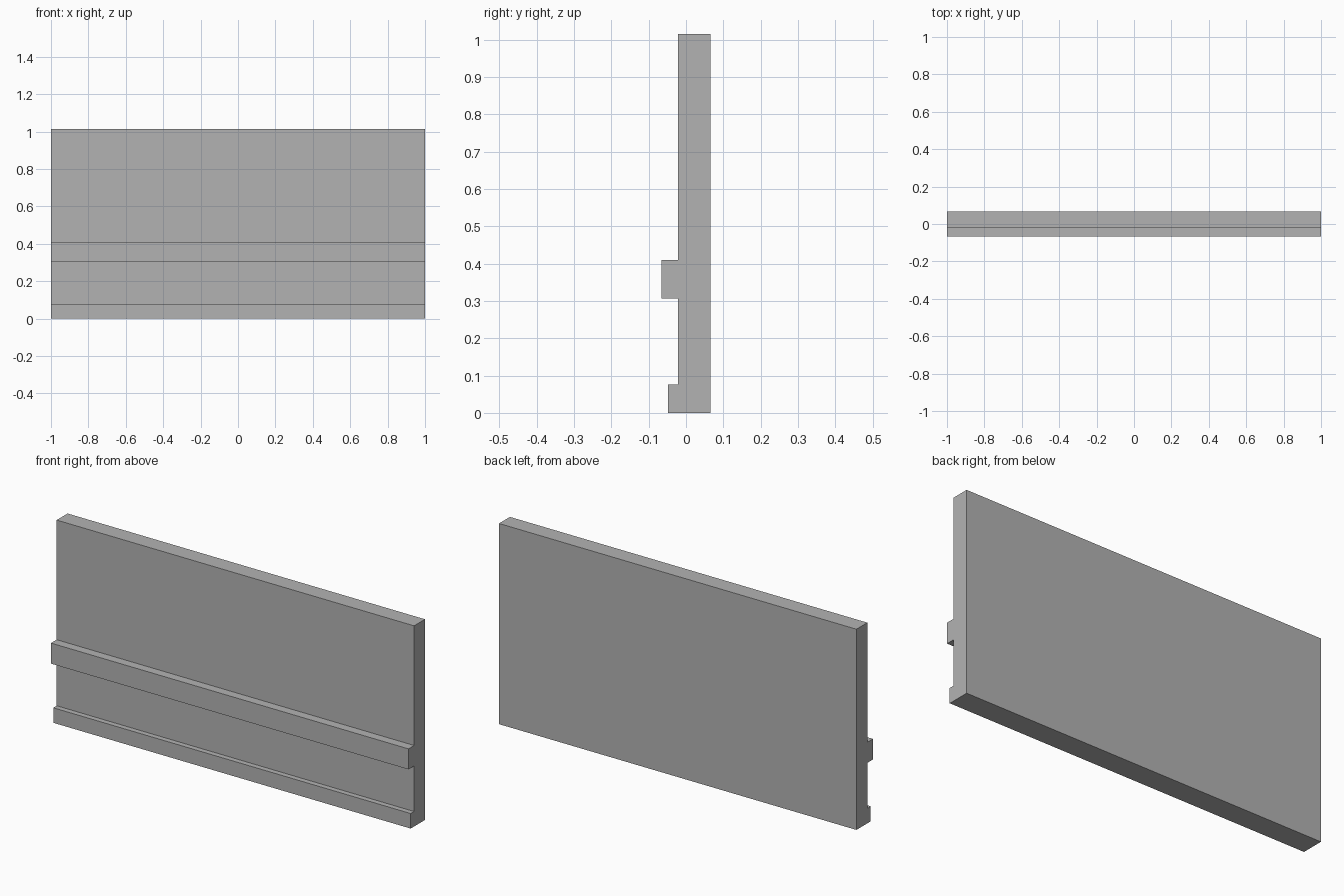
import bpy
import bmesh

cube = bpy.data.objects.get("Cube")
if cube:
    bpy.data.objects.remove(cube, do_unlink=True)

# Plain grey material
GREY = (0.45, 0.45, 0.45, 1.0)
mat = bpy.data.materials.new("plain_grey")
mat.use_nodes = True
mat.diffuse_color = GREY
mat.node_tree.nodes["Principled BSDF"].inputs["Base Color"].default_value = GREY

LENGTH = 2.0
HEIGHT = 1.015
BACK, FACE = 0.066, -0.021

# Horizontal mouldings on the front: (front y, bottom z, top z)
SKIRTING = (-0.048, 0.0, 0.076)
CHAIR_RAIL = (-0.066, 0.306, 0.41)

# Cross-section of the wall, from the bottom back edge up the front
profile = [(BACK, 0.0)]
for front, bottom, top in (SKIRTING, CHAIR_RAIL):
    if bottom > 0:
        profile.append((FACE, bottom))
    profile += [(front, bottom), (front, top), (FACE, top)]
profile += [(FACE, HEIGHT), (BACK, HEIGHT)]

# Sweep the section along the wall's length
bm = bmesh.new()
section = bm.faces.new([bm.verts.new((-LENGTH / 2, y, z)) for y, z in profile])
sweep = bmesh.ops.extrude_face_region(bm, geom=[section], use_keep_orig=True)
moved = [v for v in sweep["geom"] if isinstance(v, bmesh.types.BMVert)]
bmesh.ops.translate(bm, verts=moved, vec=(LENGTH, 0, 0))
bmesh.ops.recalc_face_normals(bm, faces=bm.faces)

mesh = bpy.data.meshes.new("wall_panel")
bm.to_mesh(mesh)
bm.free()
mesh.materials.append(mat)
wall = bpy.data.objects.new("wall_panel", mesh)
bpy.context.collection.objects.link(wall)
